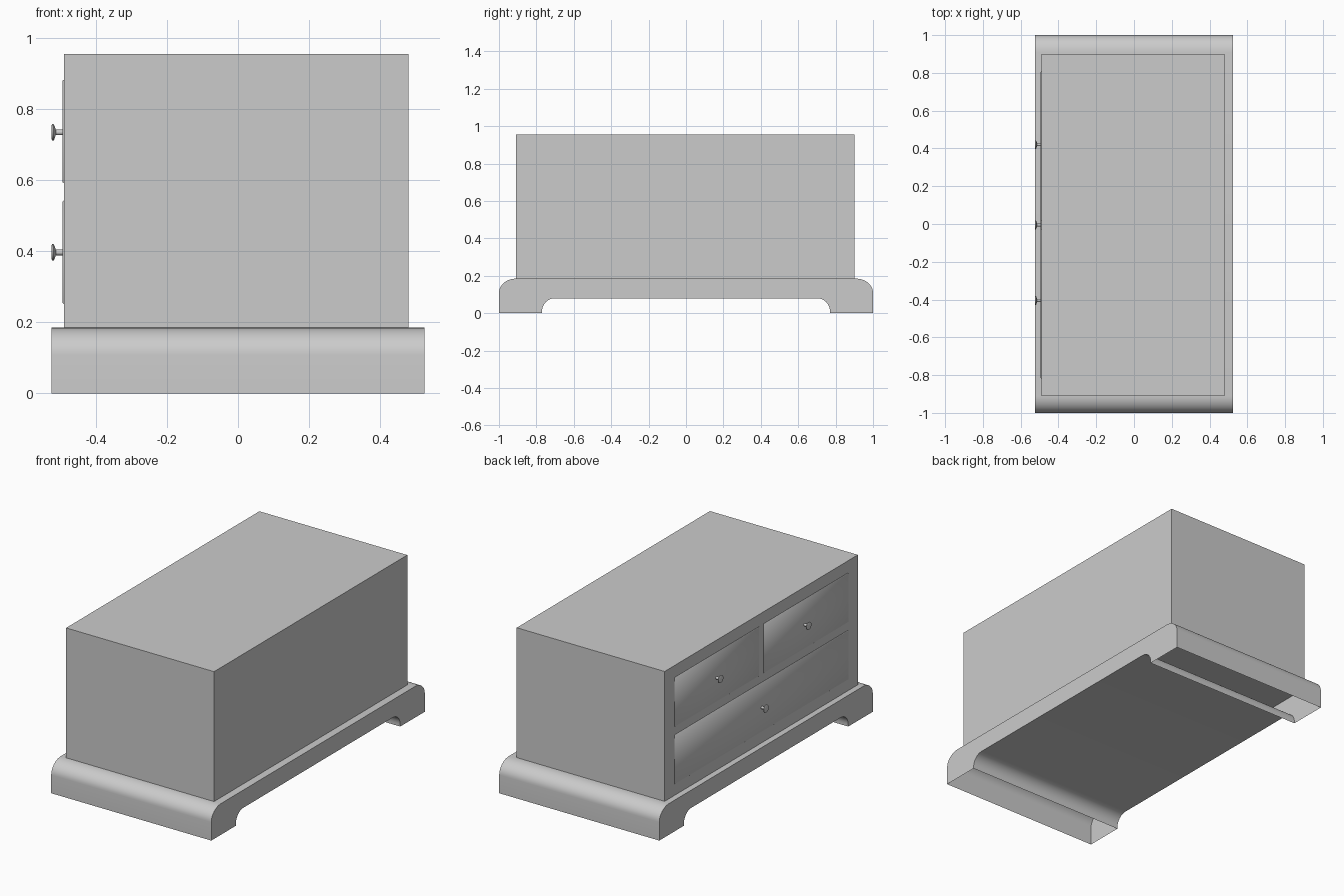
import bpy, bmesh, math
from mathutils import Matrix, Vector

if "Cube" in bpy.data.objects:
    bpy.data.objects.remove(bpy.data.objects["Cube"])


def finish(name, bm, smooth=None):
    me = bpy.data.meshes.new(name)
    bm.to_mesh(me)
    bm.free()
    ob = bpy.data.objects.new(name, me)
    bpy.context.collection.objects.link(ob)
    if smooth:
        bpy.ops.object.select_all(action='DESELECT')
        ob.select_set(True)
        bpy.context.view_layer.objects.active = ob
        bpy.ops.object.shade_smooth_by_angle(angle=math.radians(smooth))
    return ob


def box(bm, lo, hi):
    lo, hi = Vector(lo), Vector(hi)
    m = Matrix.Translation((lo + hi) / 2) @ Matrix.Diagonal((*(hi - lo), 1))
    return bmesh.ops.create_cube(bm, size=1, matrix=m)['verts']


def arc(cy, cz, ry, rz, a0, a1, n=10):
    angles = [math.radians(a0 + (a1 - a0) * i / n) for i in range(n + 1)]
    return [(cy + ry * math.cos(a), cz + rz * math.sin(a)) for a in angles]


# plinth: arched outline with rounded shoulders, extruded along x
half = [(0.77, 0)] + [(1.0, 0)] + arc(0.91, 0.108, 0.09, 0.077, 0, 90)
arch = arc(0.70, 0.01, 0.07, 0.07, 90, 0)
right = arch + half
outline = right + [(-y, z) for y, z in reversed(right)]
bm = bmesh.new()
cap = bm.faces.new([bm.verts.new((-0.525, y, z)) for y, z in outline])
ext = bmesh.ops.extrude_face_region(bm, geom=[cap], use_keep_orig=True)
bmesh.ops.translate(bm, vec=(1.05, 0, 0),
                    verts=[v for v in ext['geom'] if isinstance(v, bmesh.types.BMVert)])
bmesh.ops.recalc_face_normals(bm, faces=bm.faces)
# the feet are open underneath
feet = [f for f in bm.faces if all(abs(v.co.z) < 1e-5 for v in f.verts)]
bmesh.ops.delete(bm, geom=feet, context='FACES')
finish("plinth", bm, 30)

# chest body
bm = bmesh.new()
box(bm, (-0.49, -0.91, 0.185), (0.48, 0.90, 0.955))
finish("chest_body", bm)


# drawer front: shallow raised panel with chamfered rim
def drawer(name, y0, y1, z0, z1):
    bm = bmesh.new()
    verts = box(bm, (-0.494, y0, z0), (-0.488, y1, z1))
    cy, cz, rim = (y0 + y1) / 2, (z0 + z1) / 2, 0.005
    for v in verts:
        if v.co.x < -0.492:
            v.co.y -= math.copysign(rim, v.co.y - cy)
            v.co.z -= math.copysign(rim, v.co.z - cz)
    finish(name, bm, 60)


drawer("drawer_bottom", -0.82, 0.81, 0.25, 0.545)
drawer("drawer_top_left", 0.015, 0.81, 0.59, 0.885)
drawer("drawer_top_right", -0.82, -0.025, 0.59, 0.885)


# turned knob: (x, radius) profile spun around the x axis
def knob(name, y, z):
    prof = [(-0.488, 0.008), (-0.513, 0.008), (-0.516, 0.017), (-0.519, 0.023),
            (-0.523, 0.023), (-0.525, 0.019), (-0.525, 0)]
    bm = bmesh.new()
    vs = [bm.verts.new((x, 0, r)) for x, r in prof]
    es = [bm.edges.new(p) for p in zip(vs, vs[1:])]
    bmesh.ops.spin(bm, geom=vs + es, axis=(1, 0, 0), cent=(0, 0, 0),
                   angle=math.tau, steps=20)
    bmesh.ops.remove_doubles(bm, verts=bm.verts, dist=1e-5)
    bmesh.ops.recalc_face_normals(bm, faces=bm.faces)
    # outward normals: the front disc must face -x
    disc = min(bm.faces, key=lambda f: f.calc_center_median().x)
    if disc.normal.x > 0:
        bmesh.ops.reverse_faces(bm, faces=bm.faces)
    finish(name, bm, 40).location = (0, y, z)


knob("knob_bottom", -0.005, 0.397)
knob("knob_top_left", 0.42, 0.735)
knob("knob_top_right", -0.405, 0.735)
